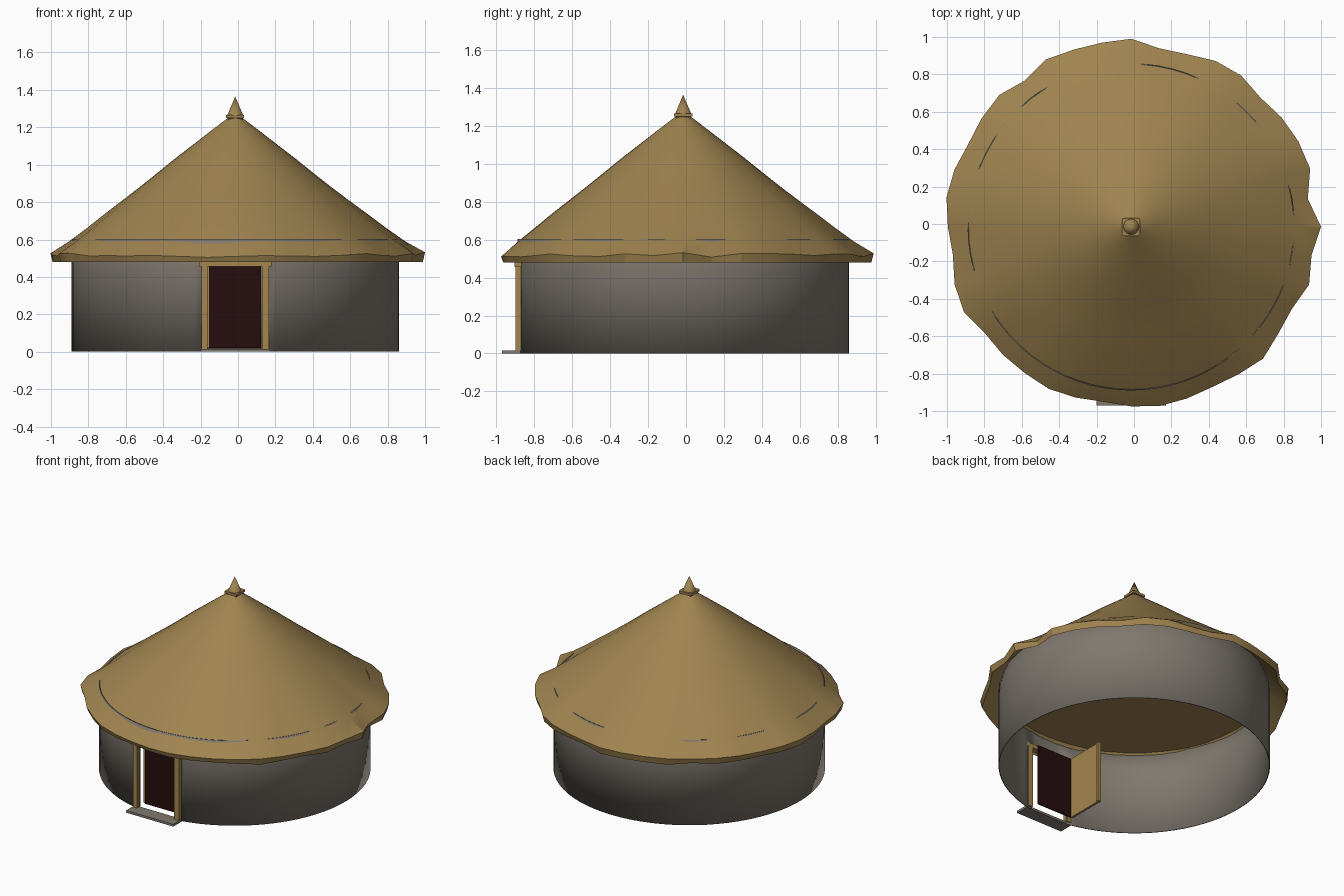
import bpy, bmesh, math, random

random.seed(4)
cube = bpy.data.objects.get("Cube")
if cube:
    bpy.data.objects.remove(cube, do_unlink=True)

CX = CY = -0.015          # hut axis
WALL_R, WALL_TOP, DOOR_TOP = 0.875, 0.603, 0.46


def material(name, r, g, b):
    m = bpy.data.materials.new(name)
    lin = [(c / 255 / 12.92) if c < 11 else ((c / 255 + 0.055) / 1.055) ** 2.4 for c in (r, g, b)]
    m.diffuse_color = (*lin, 1)
    m.use_nodes = True
    m.node_tree.nodes["Principled BSDF"].inputs["Base Color"].default_value = (*lin, 1)
    return m


stone = material("grey plaster", 127, 120, 111)
thatch = material("straw thatch", 160, 132, 80)
wood = material("pale wood", 164, 134, 78)
dark = material("dark maroon", 38, 13, 14)


def finish(name, bm, mat, smooth=None):
    bmesh.ops.recalc_face_normals(bm, faces=bm.faces)
    mesh = bpy.data.meshes.new(name)
    bm.to_mesh(mesh)
    bm.free()
    mesh.materials.append(mat)
    obj = bpy.data.objects.new(name, mesh)
    bpy.context.collection.objects.link(obj)
    if smooth:
        bpy.ops.object.select_all(action='DESELECT')
        obj.select_set(True)
        bpy.context.view_layer.objects.active = obj
        bpy.ops.object.shade_smooth_by_angle(angle=math.radians(smooth))
    return obj


def box(name, x, y, z, mat):
    bm = bmesh.new()
    bmesh.ops.create_cube(bm, size=1)
    for v in bm.verts:
        for i, (lo, hi) in enumerate((x, y, z)):
            v.co[i] = lo if v.co[i] < 0 else hi
    return finish(name, bm, mat)


def bridge(bm, lower, upper, closed=True):
    n = len(lower)
    for i in range(n if closed else n - 1):
        j = (i + 1) % n
        bm.faces.new((lower[i], lower[j], upper[j], upper[i]))


def point(bm, r, a, z):
    return bm.verts.new((CX + r * math.cos(a), CY + r * math.sin(a), z))


# Round wall with a doorway cut out of the front
bm = bmesh.new()
half = math.asin(0.148 / WALL_R)
front = -math.pi / 2
main = [front + half + (2 * math.pi - 2 * half) * i / 72 for i in range(73)]
over = [front - half + 2 * half * i / 4 for i in range(5)]
levels = [[point(bm, WALL_R, a, z) for a in main] for z in (0, DOOR_TOP, WALL_TOP)]
bridge(bm, levels[0], levels[1], False)
bridge(bm, levels[1], levels[2], False)
bridge(bm, *[[point(bm, WALL_R, a, z) for a in over] for z in (DOOR_TOP, WALL_TOP)], False)
bmesh.ops.remove_doubles(bm, verts=bm.verts, dist=0.0005)
wall = finish("round_wall", bm, stone, 30)
solid = wall.modifiers.new("thickness", 'SOLIDIFY')
solid.thickness = 0.006
solid.offset = -1

# Thatched roof: ragged rim (radii in thousandths around 980), rings fading to a true circle
ragged = [35, -24, 26, 24, 14, -3, 20, 15, -10, -14, 25, 17, 16, 24, -13, 17, 8, -3, 13, 20,
          0, -15, 13, 24, -13, -11, -13, -8, -20, -33, -20, -10, -15, -20, -5, 17, -8, -15, 20, -4]
N = len(ragged)


def roof_ring(bm, radius, z, wobble, lift=0.0):
    ring = []
    for i, off in enumerate(ragged):
        off *= wobble / 1000
        ring.append(point(bm, radius + off, 2 * math.pi * i / N, z + lift * off))
    return ring


bm = bmesh.new()
rings = [roof_ring(bm, 0.86, 0.588, 0.15),
         roof_ring(bm, 0.968, 0.48, 1)]
STEPS = 10
for k in range(STEPS, -1, -1):
    t = 0.04 + 0.96 * k / STEPS
    z = 0.518 + 0.732 * (1 - t) / 0.96
    if 0 < k < STEPS:
        z += random.uniform(-0.003, 0.003)
    rings.append(roof_ring(bm, 0.98 * t, z, t ** 4, 0.4 if k == STEPS else 0))
for a, b in zip(rings, rings[1:]):
    bridge(bm, a, b)
bm.faces.new(rings[0])
bm.faces.new(rings[-1])
finish("thatched_roof", bm, thatch, 25)

# Finial: tapered square cap with a cone on top
bm = bmesh.new()
profile = [(0.038, 1.225), (0.038, 1.248), (0.048, 1.25), (0.048, 1.266)]
squares = [[bm.verts.new((CX + sx * h, CY + sy * h, z))
            for sx, sy in ((-1, -1), (1, -1), (1, 1), (-1, 1))] for h, z in profile]
for a, b in zip(squares, squares[1:]):
    bridge(bm, a, b)
bm.faces.new(squares[0])
bm.faces.new(squares[-1])
finish("finial_base", bm, thatch)

bm = bmesh.new()
bmesh.ops.create_cone(bm, cap_ends=True, segments=20, radius1=0.042, radius2=0, depth=0.1)
bmesh.ops.translate(bm, verts=bm.verts, vec=(CX, CY, 1.315))
finish("finial_cone", bm, thatch, 50)

# Door frame, doorstep, dark inner panel and the leaf swung inwards
for side, x in (("right", (-0.195, -0.163)), ("left", (0.128, 0.165))):
    box(side + "_jamb", x, (-0.9, -0.862), (0.015, 0.46), wood)
box("lintel", (-0.208, 0.178), (-0.905, -0.862), (0.455, 0.482), wood)
box("doorstep", (-0.2, 0.17), (-0.97, -0.872), (0, 0.016), stone)
box("dark_panel", (-0.155, 0.122), (-0.824, -0.816), (0.02, 0.455), dark)
box("door_leaf", (-0.17, -0.155), (-0.816, -0.54), (0.02, 0.455), wood)
box("door_leaf_edge", (-0.172, -0.148), (-0.555, -0.535), (0.02, 0.458), wood)
